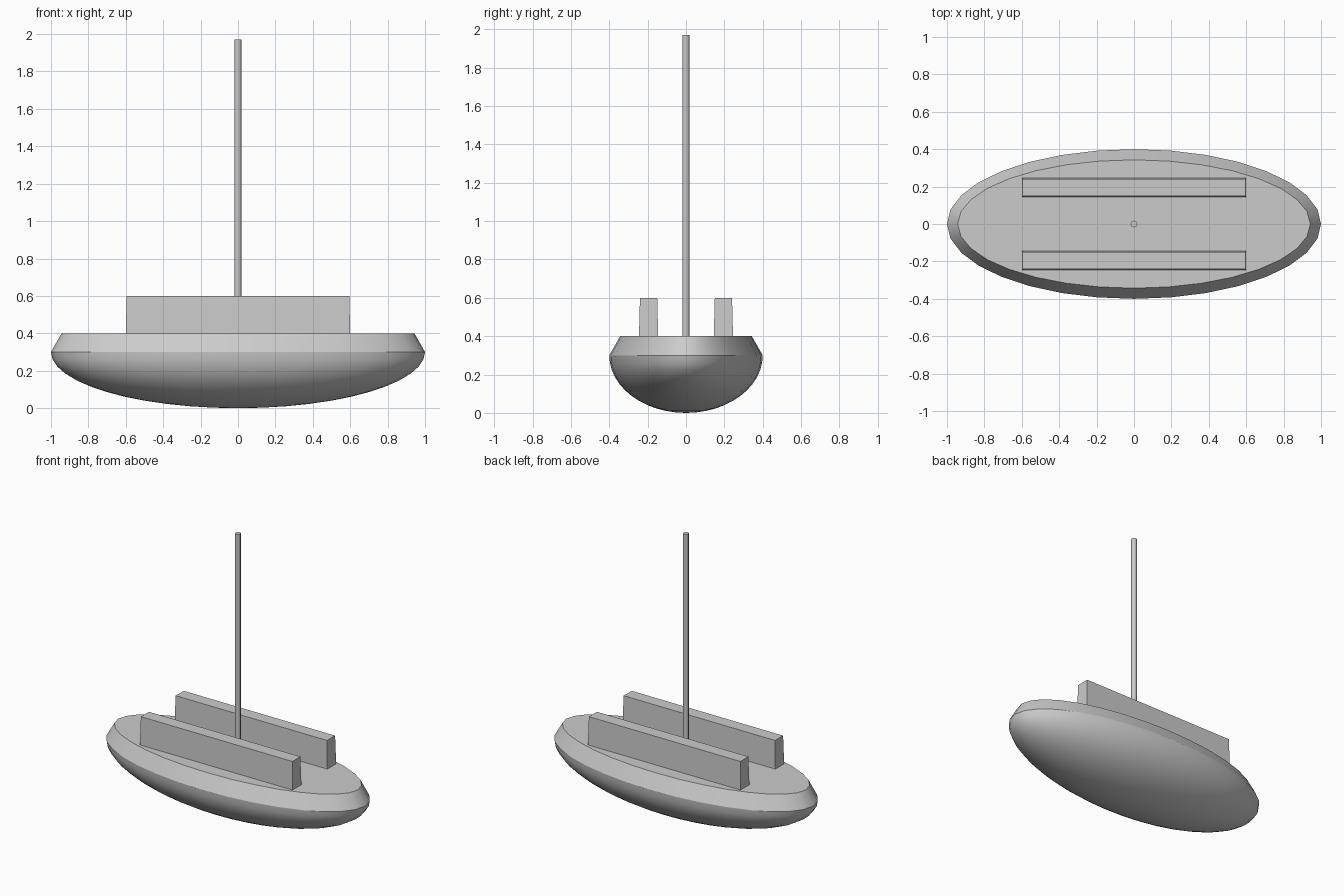
import bpy, bmesh, math

cube = bpy.data.objects.get("Cube")
if cube:
    bpy.data.objects.remove(cube, do_unlink=True)

grey = bpy.data.materials.new("plain grey")
grey.use_nodes = True
COLOUR = (0.6, 0.6, 0.6, 1)
grey.diffuse_color = COLOUR
grey.node_tree.nodes["Principled BSDF"].inputs["Base Color"].default_value = COLOUR


def make_object(name, bm, smooth_angle=None):
    bmesh.ops.recalc_face_normals(bm, faces=bm.faces)
    mesh = bpy.data.meshes.new(name)
    bm.to_mesh(mesh)
    bm.free()
    mesh.materials.append(grey)
    obj = bpy.data.objects.new(name, mesh)
    bpy.context.collection.objects.link(obj)
    if smooth_angle:
        bpy.ops.object.select_all(action='DESELECT')
        obj.select_set(True)
        bpy.context.view_layer.objects.active = obj
        bpy.ops.object.shade_smooth_by_angle(angle=math.radians(smooth_angle))
    return obj


# Hull: elliptical rings form a half ellipsoid, closed by a sloping rim and flat deck
SEGMENTS, RINGS = 32, 12
LENGTH, WIDTH, DEPTH = 1.0, 0.4, 0.3
sections = []
for i in range(1, RINGS + 1):
    a = math.pi / 2 * i / RINGS
    sections.append((LENGTH * math.sin(a), WIDTH * math.sin(a), DEPTH * (1 - math.cos(a))))
sections.append((0.943, 0.343, 0.4))

bm = bmesh.new()
loops = []
for rx, ry, z in sections:
    angles = [2 * math.pi * s / SEGMENTS for s in range(SEGMENTS)]
    loops.append([bm.verts.new((rx * math.cos(t), ry * math.sin(t), z)) for t in angles])
keel = bm.verts.new((0, 0, 0))
for s in range(SEGMENTS):
    n = (s + 1) % SEGMENTS
    bm.faces.new((keel, loops[0][n], loops[0][s]))
    for low, high in zip(loops, loops[1:]):
        bm.faces.new((low[s], low[n], high[n], high[s]))
bm.faces.new(loops[-1])
make_object("hull", bm, 30)

# Side benches: long boxes narrowing slightly towards the top
for name, side in (("front_bench", -1), ("back_bench", 1)):
    bm = bmesh.new()
    bmesh.ops.create_cube(bm, size=1)
    for v in bm.verts:
        inset = 0.005 if v.co.z > 0 else 0
        v.co.x *= 2 * (0.6 - inset)
        v.co.y = side * 0.195 + v.co.y * 2 * (0.05 - inset)
        v.co.z = 0.6 if v.co.z > 0 else 0.4
    make_object(name, bm)

# Mast: slim pole standing on the deck
bm = bmesh.new()
bmesh.ops.create_cone(bm, cap_ends=True, segments=16, radius1=0.018, radius2=0.018, depth=1.57)
bmesh.ops.translate(bm, verts=bm.verts, vec=(0, 0, 0.4 + 1.57 / 2))
make_object("mast", bm, 30)
